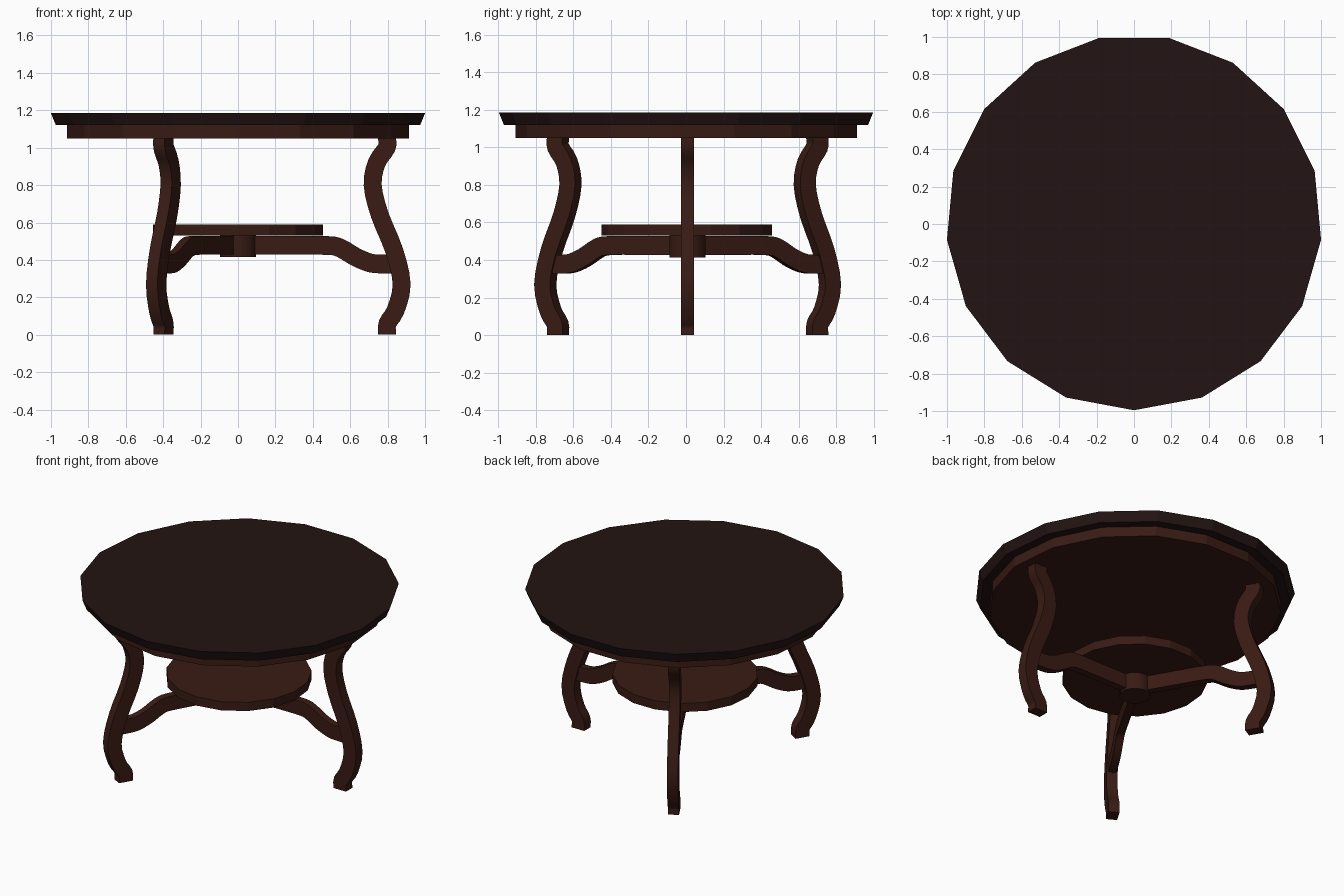
import bpy, bmesh, math
from mathutils import Vector, Matrix

if "Cube" in bpy.data.objects:
    bpy.data.objects.remove(bpy.data.objects["Cube"])

CY = 0.0085   # centre of the 17-sided plan, so the bounds centre on y = 0
SIDES = 17


def material(name, rgb):
    m = bpy.data.materials.new(name)
    m.diffuse_color = (*rgb, 1)
    m.use_nodes = True
    m.node_tree.nodes["Principled BSDF"].inputs["Base Color"].default_value = m.diffuse_color
    return m


DARK = material("dark_wood", (0.017, 0.007, 0.0065))
WOOD = material("red_wood", (0.041, 0.011, 0.007))


def finish(name, bm, mat, smooth=None):
    bmesh.ops.recalc_face_normals(bm, faces=bm.faces)
    me = bpy.data.meshes.new(name)
    bm.to_mesh(me)
    bm.free()
    ob = bpy.data.objects.new(name, me)
    bpy.context.collection.objects.link(ob)
    me.materials.append(mat)
    if smooth:
        bpy.ops.object.select_all(action='DESELECT')
        ob.select_set(True)
        bpy.context.view_layer.objects.active = ob
        bpy.ops.object.shade_smooth_by_angle(angle=math.radians(smooth))
    return ob


def disc(name, r_low, r_high, z0, z1, mat, smooth=None):
    bm = bmesh.new()
    turn = Matrix.Rotation(-math.pi / 2, 4, 'Z')
    rings = []
    for r, z in ((r_low, z0), (r_high, z1)):
        rings.append([bm.verts.new(turn @ Vector((r * math.cos(i * math.tau / SIDES),
                      r * math.sin(i * math.tau / SIDES), z)) + Vector((0, CY, 0)))
                      for i in range(SIDES)])
    for ring in rings:
        bm.faces.new(ring)
    for i in range(SIDES):
        j = (i + 1) % SIDES
        bm.faces.new((rings[0][i], rings[0][j], rings[1][j], rings[1][i]))
    return finish(name, bm, mat, smooth)


def spline(pts, steps=3):
    """Catmull-Rom samples through 2D points."""
    p = [Vector(q) for q in pts]
    p = [2 * p[0] - p[1]] + p + [2 * p[-1] - p[-2]]
    out = []
    for a, b, c, d in zip(p, p[1:], p[2:], p[3:]):
        for k in range(steps):
            t = k / steps
            out.append(0.5 * (2 * b + (c - a) * t + (2 * a - 5 * b + 4 * c - d) * t * t
                              + (3 * b - a - 3 * c + d) * t ** 3))
    return out + [p[-2]]


def swept_bar(name, pts, depth, thick, end_dir, angle):
    """Rectangular bar following an (outward, up) path, turned about the centre."""
    path = spline(pts)
    bm = bmesh.new()
    turn = Matrix.Translation((0, CY, 0)) @ Matrix.Rotation(angle, 4, 'Z')
    rings = []
    for i, q in enumerate(path):
        if 0 < i < len(path) - 1:
            d = (path[i + 1] - path[i - 1]).normalized()
        else:
            d = Vector(end_dir)
        n = Vector((-d.y, d.x)) * depth / 2
        rings.append([bm.verts.new(turn @ Vector((q.x + s * n.x, w * thick / 2, q.y + s * n.y)))
                      for s, w in ((-1, -1), (1, -1), (1, 1), (-1, 1))])
    for a, b in zip(rings, rings[1:]):
        for k in range(4):
            bm.faces.new((a[k], a[(k + 1) % 4], b[(k + 1) % 4], b[k]))
    bm.faces.new(rings[0])
    bm.faces.new(rings[-1])
    return finish(name, bm, WOOD, 40)


# round top with bevelled edge, and the apron beneath
disc("table_top", 0.978, 1.0043, 1.12, 1.185, DARK)
disc("apron", 0.917, 0.917, 1.05, 1.12, WOOD)

# lower shelf and the hub that joins the stretchers
disc("lower_shelf", 0.457, 0.457, 0.53, 0.59, WOOD)
disc("hub", 0.097, 0.097, 0.415, 0.53, WOOD, 40)

# three S-curved legs with curved stretchers
leg_path = [(0.797, 0), (0.799, 0.06), (0.842, 0.13), (0.875, 0.27), (0.835, 0.45),
            (0.758, 0.64), (0.72, 0.8), (0.742, 0.92), (0.795, 1.0), (0.797, 1.05)]
stretcher_path = [(0, 0.478), (0.25, 0.478), (0.48, 0.477), (0.55, 0.462),
                  (0.63, 0.415), (0.71, 0.383), (0.78, 0.378), (0.83, 0.378)]
for i in range(3):
    a = i * math.tau / 3
    swept_bar(f"leg_{i + 1}", leg_path, 0.096, 0.07, (0, 1), a)
    swept_bar(f"stretcher_{i + 1}", stretcher_path, 0.1, 0.05, (1, 0), a)
